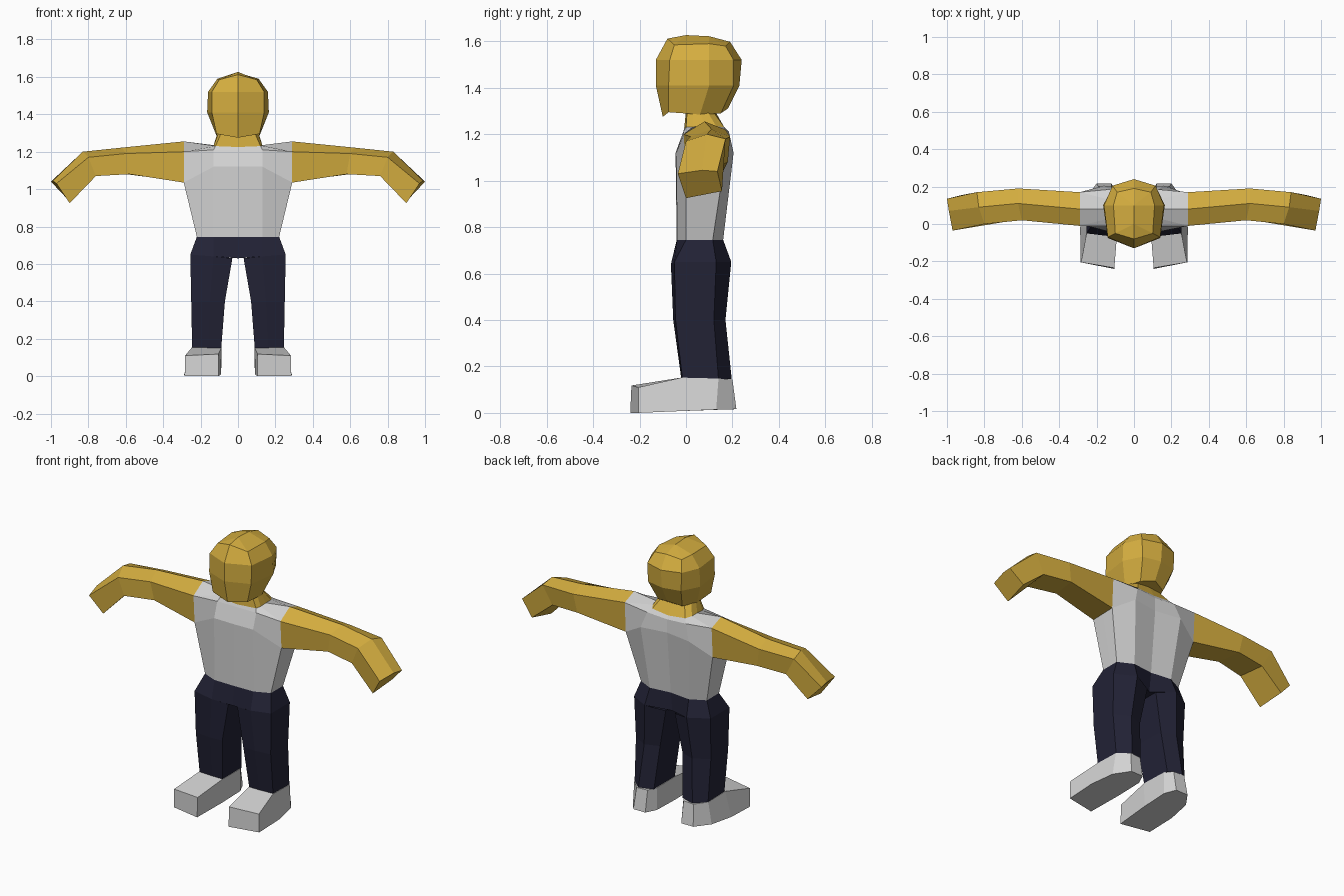
import bpy, bmesh


def material(name, rgb):
    m = bpy.data.materials.new(name)
    m.diffuse_color = (*rgb, 1)
    return m


GOLD = material("gold_skin", (0.66, 0.42, 0.05))
GREY = material("light_grey", (0.65, 0.65, 0.65))
NAVY = material("dark_navy", (0.016, 0.016, 0.036))


def loft(name, rings, mat, caps=(True, True), side=1):
    """Skin a stack of equal closed rings; side=-1 mirrors in x."""
    bm = bmesh.new()
    vs = [[bm.verts.new((x * side, y, z)) for x, y, z in r] for r in rings]
    n = len(rings[0])
    for a, b in zip(vs, vs[1:]):
        for i in range(n):
            j = (i + 1) % n
            bm.faces.new((a[i], a[j], b[j], b[i]))
    if caps[0]:
        bm.faces.new(vs[0])
    if caps[1]:
        bm.faces.new(vs[-1])
    bmesh.ops.remove_doubles(bm, verts=bm.verts, dist=0.0005)
    bmesh.ops.recalc_face_normals(bm, faces=bm.faces)
    me = bpy.data.meshes.new(name)
    bm.to_mesh(me)
    bm.free()
    me.materials.append(mat)
    ob = bpy.data.objects.new(name, me)
    bpy.context.collection.objects.link(ob)
    return ob


def sym(half):
    """Complete a half ring running from front centre to back centre."""
    return half + [(-x, y, z) for x, y, z in half[-2:0:-1]]


def level(z, pts):
    return [(x, y, z) for x, y in pts]


# Head: faceted rounded block closing on a short ridge
head = [
    [(0, -.10, 1.275), (.115, -.075, 1.295), (.115, .06, 1.285), (.08, .15, 1.29), (0, .18, 1.31)],
    level(1.41, [(0, -.13), (.14, -.075), (.165, .10), (.11, .205), (0, .23)]),
    level(1.52, [(0, -.13), (.14, -.07), (.16, .10), (.115, .205), (0, .24)]),
    [(0, -.08, 1.612), (.10, -.05, 1.585), (.11, .10, 1.59), (.09, .17, 1.58), (0, .19, 1.598)],
    [(0, 0, 1.627), (0, 0, 1.627), (0, .10, 1.622), (0, .10, 1.622), (0, .10, 1.622)],
]
bm_caps = (True, False)
loft("head", [sym(r) for r in head], GOLD, bm_caps)

# Neck: flares down to the collar
collar = [(0, -.008, 1.225), (.12, 0, 1.23), (.13, .03, 1.232), (.13, .08, 1.235),
          (.13, .13, 1.235), (.11, .165, 1.23), (0, .17, 1.22)]
neck_top = [(0, .0, 1.30), (.09, .005, 1.30), (.105, .03, 1.30), (.11, .06, 1.30),
            (.10, .09, 1.30), (.07, .115, 1.30), (0, .125, 1.30)]
loft("neck", [sym(collar), sym(neck_top)], GOLD, (False, True))

# Shirt: waist, chest, shoulders, collar
waist = level(.745, [(0, -.04), (.13, -.038), (.22, 0), (.22, .06),
                     (.22, .115), (.13, .16), (0, .145)])
chest = [(0, -.045, 1.12), (.13, -.042, 1.12), (.29, 0, 1.035), (.29, .08, 1.035),
         (.29, .16, 1.04), (.16, .205, 1.12), (0, .18, 1.12)]
shoulders = [(0, -.012, 1.21), (.13, -.012, 1.21), (.29, -.01, 1.20), (.29, .08, 1.255),
             (.29, .17, 1.22), (.13, .185, 1.21), (0, .18, 1.20)]
loft("shirt", [sym(r) for r in (waist, chest, shoulders, collar)], GREY, (False, False))

# Hips: widen from the waist to the top of the legs
hips = [(0, -.05, .63), (.13, -.065, .64), (.255, -.05, .65), (.255, .06, .65),
        (.255, .13, .65), (.14, .195, .65), (0, .13, .63)]
loft("hips", [sym(waist), sym(hips)], NAVY, (False, True))

# Arm sections: lower front, upper front, ridge, upper back, lower back
arm = [
    [(.29, 0, 1.035), (.29, -.01, 1.20), (.29, .08, 1.255), (.29, .17, 1.22), (.29, .16, 1.04)],
    [(.58, .03, 1.08), (.60, .02, 1.19), (.62, .11, 1.222), (.62, .19, 1.19), (.60, .18, 1.08)],
    [(.76, .0, 1.07), (.80, 0, 1.17), (.83, .09, 1.20), (.84, .17, 1.18), (.78, .16, 1.07)],
    [(.90, 0, .925), (.97, -.035, 1.03), (.99, .07, 1.045), (1.0, .135, 1.04), (.92, .155, .955)],
]
# Trouser leg sections
leg = [
    [(.03, -.05, .63), (.13, -.065, .64), (.255, -.05, .65),
     (.255, .13, .65), (.14, .195, .65), (.03, .15, .63)],
    level(.40, [(.07, -.05), (.15, -.055), (.25, -.045), (.25, .12), (.16, .17), (.075, .14)]),
    level(.145, [(.09, -.02), (.16, -.02), (.245, -.015), (.245, .14), (.18, .197), (.095, .17)]),
]
# Shoe sections from toe to heel: inner sole, outer sole, outer top, inner top
shoe = [
    [(.105, -.24, 0), (.285, -.205, 0), (.283, -.205, .11), (.105, -.235, .118)],
    [(.092, -.02, .008), (.288, -.02, .008), (.248, -.02, .152), (.088, -.02, .152)],
    [(.09, .15, .014), (.262, .13, .014), (.247, .14, .148), (.09, .15, .148)],
    [(.12, .217, .016), (.20, .217, .016), (.19, .20, .143), (.12, .195, .143)],
]
for tag, s in (("right", -1), ("left", 1)):
    loft(tag + "_arm", arm, GOLD, (False, True), s)
    loft(tag + "_leg", leg, NAVY, (False, True), s)
    loft(tag + "_shoe", shoe, GREY, (True, True), s)
